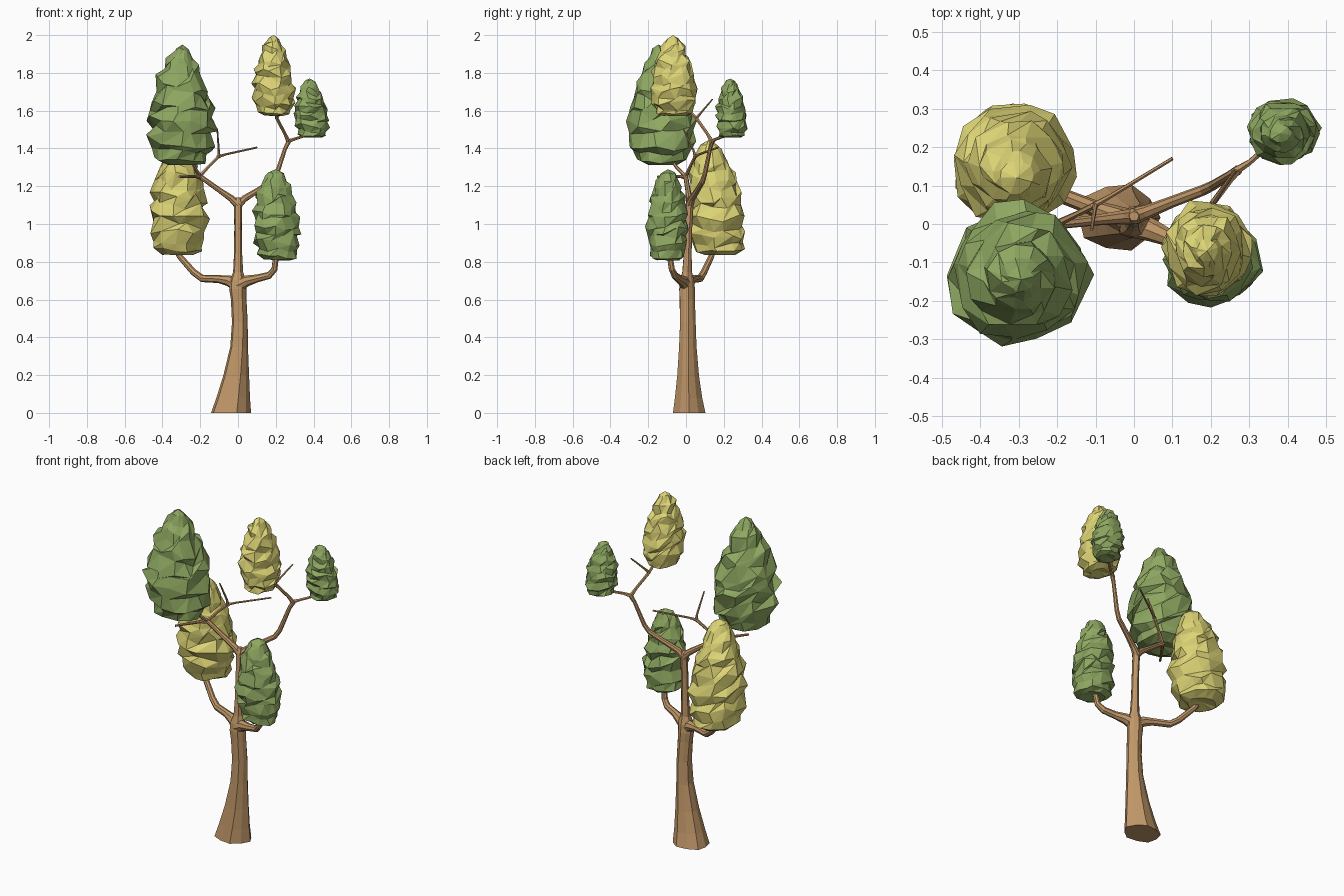
import bpy, bmesh, math, random
from mathutils import Vector

if "Cube" in bpy.data.objects:
    bpy.data.objects.remove(bpy.data.objects["Cube"])


def material(name, rgb):
    m = bpy.data.materials.new(name)
    m.diffuse_color = (*rgb, 1)
    m.use_nodes = True
    m.node_tree.nodes["Principled BSDF"].inputs["Base Color"].default_value = m.diffuse_color
    return m


BARK = material("bark", (0.53, 0.31, 0.14))
GREEN = material("green_leaf", (0.27, 0.39, 0.12))
YELLOW = material("yellow_leaf", (0.72, 0.66, 0.18))


def finish(name, rings, mat, bottom=None, top=None):
    """Bridge rings of points into a closed, flat shaded skin."""
    bm = bmesh.new()
    rows = [[bm.verts.new(p) for p in r] for r in rings]
    n = len(rows[0])
    for a, b in zip(rows, rows[1:]):
        for i in range(n):
            j = (i + 1) % n
            if mat is BARK:
                bm.faces.new((a[i], a[j], b[j], b[i]))
            else:
                bm.faces.new((a[i], a[j], b[i]))
                bm.faces.new((a[j], b[j], b[i]))
    for row, tip in ((rows[0], bottom), (rows[-1], top)):
        if tip is None:
            bm.faces.new(row)
        else:
            v = bm.verts.new(tip)
            for i in range(n):
                bm.faces.new((row[i], row[(i + 1) % n], v))
    bmesh.ops.recalc_face_normals(bm, faces=bm.faces)
    me = bpy.data.meshes.new(name)
    bm.to_mesh(me)
    bm.free()
    me.materials.append(mat)
    ob = bpy.data.objects.new(name, me)
    bpy.context.collection.objects.link(ob)
    return ob


def tube(name, path, sides=8):
    """Sweep a round section along (x, y, z, radius) points."""
    pts = [Vector(p[:3]) for p in path]
    rings, prev, side = [], None, None
    for k, p in enumerate(pts):
        d = (pts[min(k + 1, len(pts) - 1)] - pts[max(k - 1, 0)]).normalized()
        if prev is None:
            side = d.orthogonal().normalized()
        else:
            side = prev.rotation_difference(d) @ side
        prev = d
        other = d.cross(side)
        rings.append([p + path[k][3] * (math.cos(a) * side + math.sin(a) * other)
                      for a in (2 * math.pi * i / sides for i in range(sides))])
    return finish(name, rings, BARK)


# trunk: x, y, z, x radius, y radius; flared foot and swellings at the forks
trunk = [(-.041, .017, 0, .106, .087), (-.029, .013, .08, .089, .073),
         (-.012, .010, .2, .068, .058), (.004, .008, .35, .047, .047),
         (.008, .008, .48, .042, .042), (.002, .005, .60, .042, .041),
         (-.003, .004, .655, .046, .042), (-.002, .004, .70, .044, .038),
         (0, .005, .745, .027, .026), (0, .008, .84, .022, .021),
         (0, .012, .98, .020, .020), (0, .018, 1.08, .021, .020),
         (0, .02, 1.115, .025, .021), (0, .02, 1.14, .012, .012)]
rings = []
for x, y, z, rx, ry in trunk:
    ring = []
    for i in range(10):
        a = 2 * math.pi * i / 10 + z * .3
        w = 1.04 if i % 2 == 0 else .96
        ring.append((x + rx * w * math.cos(a), y + ry * w * math.sin(a), z))
    rings.append(ring)
finish("trunk", rings, BARK)

# boughs
tube("lower_left_bough", [(0, 0, .675, .036), (-.05, .02, .70, .029), (-.10, .04, .708, .021),
                          (-.19, .075, .712, .020), (-.235, .095, .745, .018),
                          (-.31, .135, .83, .016), (-.345, .155, .90, .015)])
tube("lower_right_bough", [(0, 0, .675, .036), (.05, -.018, .70, .029), (.10, -.04, .712, .021),
                           (.165, -.06, .728, .019), (.193, -.075, .76, .017),
                           (.205, -.09, .86, .015)])
tube("upper_left_bough", [(0, .02, 1.10, .022), (-.035, .017, 1.135, .018), (-.10, .01, 1.18, .014),
                          (-.17, .002, 1.23, .013), (-.20, 0, 1.25, .015), (-.225, -.03, 1.252, .009),
                          (-.31, -.15, 1.25, .006)])
tube("upper_right_bough", [(0, .02, 1.10, .022), (.035, .032, 1.135, .018), (.10, .058, 1.175, .015),
                           (.18, .088, 1.225, .014), (.205, .10, 1.265, .013),
                           (.25, .128, 1.40, .011), (.27, .14, 1.44, .013)])

# twigs
twigs = [
    ("leaf_twig_big_green", [(-.20, 0, 1.25, .011), (-.23, -.05, 1.30, .009), (-.27, -.12, 1.40, .008)]),
    ("inner_twig", [(-.205, -.002, 1.25, .011), (-.15, .025, 1.31, .008), (-.10, .05, 1.36, .009)]),
    ("inner_twig_side", [(-.11, .045, 1.355, .009), (-.06, .073, 1.37, .006), (.10, .17, 1.405, .005)]),
    ("inner_twig_up", [(-.10, .05, 1.35, .009), (-.102, .04, 1.39, .006), (-.11, -.015, 1.505, .004)]),
    ("leaf_twig_small_green", [(.26, .135, 1.435, .012), (.30, .16, 1.45, .008), (.38, .23, 1.475, .007)]),
    ("leaf_twig_top_yellow", [(.27, .14, 1.43, .012), (.25, .115, 1.475, .009),
                              (.205, .055, 1.56, .009), (.19, -.02, 1.64, .006)]),
    ("outer_twig", [(.205, .055, 1.56, .009), (.222, .08, 1.59, .006), (.265, .14, 1.66, .004)]),
]
for name, path in twigs:
    tube(name, path, 6)

# fractional height, fractional radius of a leaf clump
PROFILE = [(.0, .52), (.04, .76), (.11, .90), (.19, .97), (.28, 1), (.36, 1), (.44, .98),
           (.52, .94), (.60, .86), (.68, .77), (.76, .65), (.83, .53), (.90, .40), (.96, .24)]


def foliage(name, mat, base, tip, rx, ry, fat, seed, segs=12):
    """Tapering clump with ragged, twisted, slanting facets."""
    rng = random.Random(seed)
    base, tip = Vector(base), Vector(tip)
    h = tip.z - base.z
    rings = []
    for k, (t, r) in enumerate(PROFILE):
        c = base.lerp(tip, t)
        r = r ** fat * (1.03 if k % 2 else .91)
        slack = h * .045 * min(1, 4 * t + .2, 5 * (1 - t))
        ring = []
        for i in range(segs):
            a = 2 * math.pi * (i + .95 * k) / segs + rng.uniform(-.18, .18)
            w = r * rng.uniform(.90, 1.08)
            dz = rng.uniform(-1, 1) * slack - .8 * slack * math.cos(a)
            z = max(c.z + dz, base.z)
            ring.append((c.x + rx * w * math.cos(a), c.y + ry * w * math.sin(a), z))
        rings.append(ring)
    return finish(name, rings, mat, base + Vector((0, 0, .03 * h)), tip)


# leaf clumps
foliage("big_green_foliage", GREEN, (-.303, -.125, 1.312), (-.293, -.145, 1.95), .179, .182, 1.2, 1)
foliage("left_yellow_foliage", YELLOW, (-.325, .18, .835), (-.305, .12, 1.445), .156, .157, .9, 2)
foliage("lower_green_foliage", GREEN, (.208, -.10, .808), (.20, -.095, 1.29), .124, .110, .75, 3)
foliage("top_yellow_foliage", YELLOW, (.19, -.06, 1.572), (.19, -.07, 2.0), .110, .122, 1.0, 4)
foliage("small_green_foliage", GREEN, (.393, .243, 1.457), (.38, .235, 1.77), .091, .082, .85, 5)
